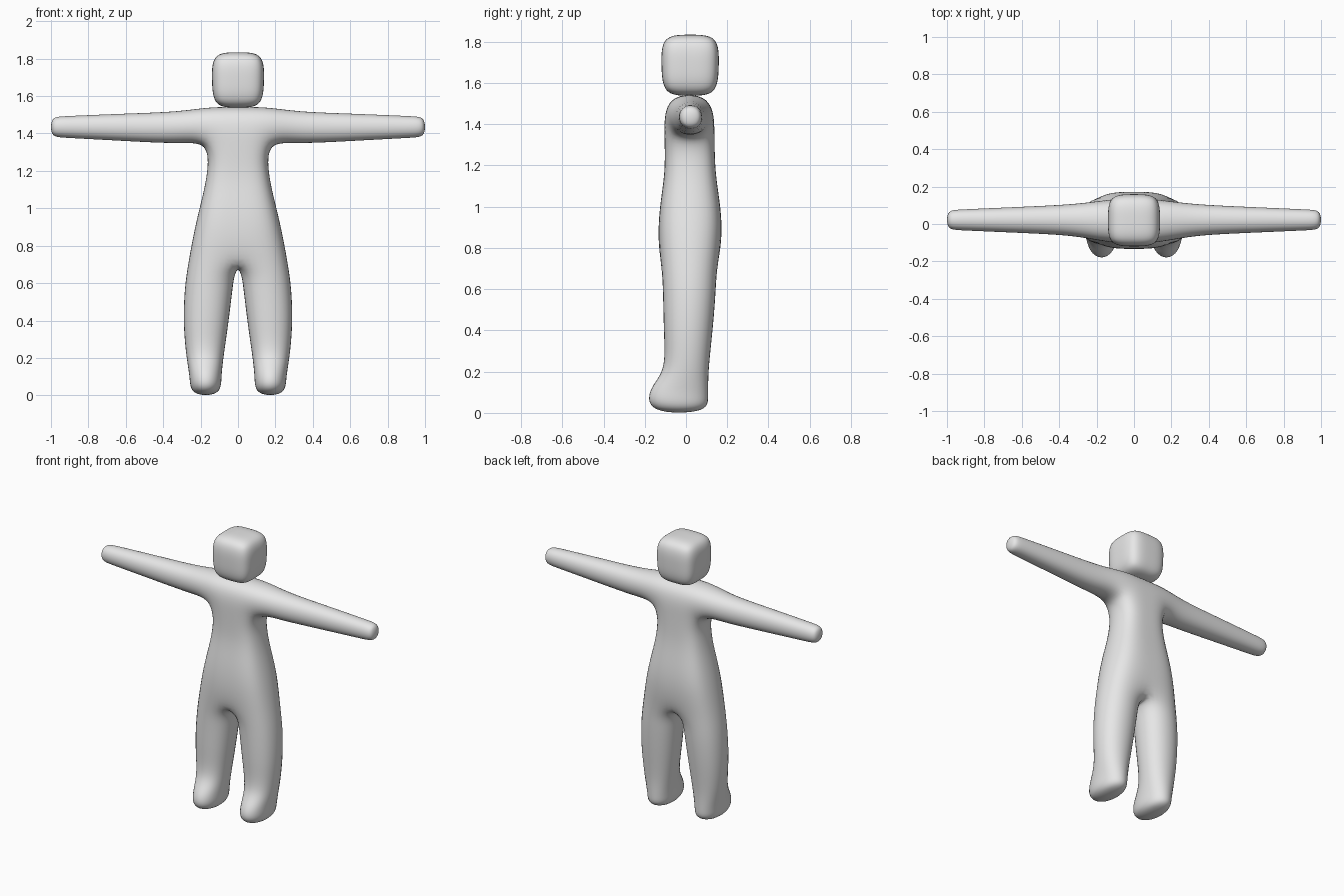
import bpy, bmesh

if "Cube" in bpy.data.objects:
    bpy.data.objects.remove(bpy.data.objects["Cube"])

grey = bpy.data.materials.new("light_grey")
grey.diffuse_color = (0.8, 0.8, 0.8, 1)
grey.use_nodes = True
grey.node_tree.nodes["Principled BSDF"].inputs["Base Color"].default_value = grey.diffuse_color


def finish(bm, name, mirror=False):
    """Turn a cage into a smooth subdivided object."""
    for f in bm.faces:
        f.smooth = True
    mesh = bpy.data.meshes.new(name)
    bm.to_mesh(mesh)
    bm.free()
    mesh.materials.append(grey)
    obj = bpy.data.objects.new(name, mesh)
    bpy.context.collection.objects.link(obj)
    if mirror:
        m = obj.modifiers.new("mirror", "MIRROR")
        m.use_clip = True
        m.merge_threshold = 0.001
    s = obj.modifiers.new("smooth", "SUBSURF")
    s.levels = s.render_levels = 3
    return obj


def ring(bm, points):
    return [bm.verts.new(p) for p in points]


def bridge(bm, a, b, count=4):
    """Join two four-point rings with quads."""
    for i in range(count):
        j = (i + 1) % 4
        bm.faces.new((a[i], a[j], b[j], b[i]))


bm = bmesh.new()

# Torso: half rings from crotch to shoulder (z, half width, front y, back y)
torso = []
for z, x, yf, yb in [(0.71, 0.277, -0.128, 0.16), (0.90, 0.24, -0.137, 0.178),
                     (1.05, 0.201, -0.12, 0.16), (1.18, 0.17, -0.10, 0.14),
                     (1.35, 0.16, -0.105, 0.138), (1.55, 0.16, -0.105, 0.135)]:
    torso.append(ring(bm, [(0, yf, z), (x, yf, z), (x, yb, z), (0, yb, z)]))
for a, b in zip(torso[:-2], torso[1:-1]):
    bridge(bm, a, b, 3)
pit, top = torso[-2:]
for i in (0, 2):                       # chest and upper back, side left open
    bm.faces.new((pit[i], pit[i + 1], top[i + 1], top[i]))
bm.faces.new(top)

# Arm: grows out of the open shoulder (x, centre z, half height, half depth)
prev = [pit[1], pit[2], top[2], top[1]]
for x, z, h, d in [(0.32, 1.43, 0.093, 0.09), (0.60, 1.433, 0.08, 0.076),
                   (0.94, 1.435, 0.062, 0.06), (1.005, 1.435, 0.058, 0.056)]:
    y = 0.022
    cur = ring(bm, [(x, y - d, z - h), (x, y + d, z - h),
                    (x, y + d, z + h), (x, y - d, z + h)])
    bridge(bm, prev, cur)
    prev = cur
bm.faces.new(prev)

# Leg and foot (inner x, outer x, front y, front z, back y, back z)
prev = torso[0]
for xi, xo, yf, zf, yb, zb in [(0.018, 0.298, -0.122, 0.57, 0.155, 0.57),
                               (0.041, 0.304, -0.118, 0.38, 0.138, 0.38),
                               (0.071, 0.284, -0.107, 0.20, 0.115, 0.19),
                               (0.082, 0.264, -0.198, 0.12, 0.122, 0.07),
                               (0.084, 0.262, -0.198, -0.01, 0.115, -0.003)]:
    cur = ring(bm, [(xi, yf, zf), (xo, yf, zf), (xo, yb, zb), (xi, yb, zb)])
    bridge(bm, cur, prev)
    prev = cur
bm.faces.new(prev[::-1])
finish(bm, "body", mirror=True)

# Head: rounded box, slightly narrower at the bottom
bm = bmesh.new()
bmesh.ops.create_cube(bm, size=2)
bmesh.ops.subdivide_edges(bm, edges=bm.edges[:], cuts=1, use_grid_fill=True)
for v in bm.verts:
    t = 0.95 if v.co.z < -0.5 else 1.0
    v.co = (v.co.x * 0.14 * t, 0.02 + v.co.y * 0.14 * t, 1.686 + v.co.z * 0.148)
finish(bm, "head")
